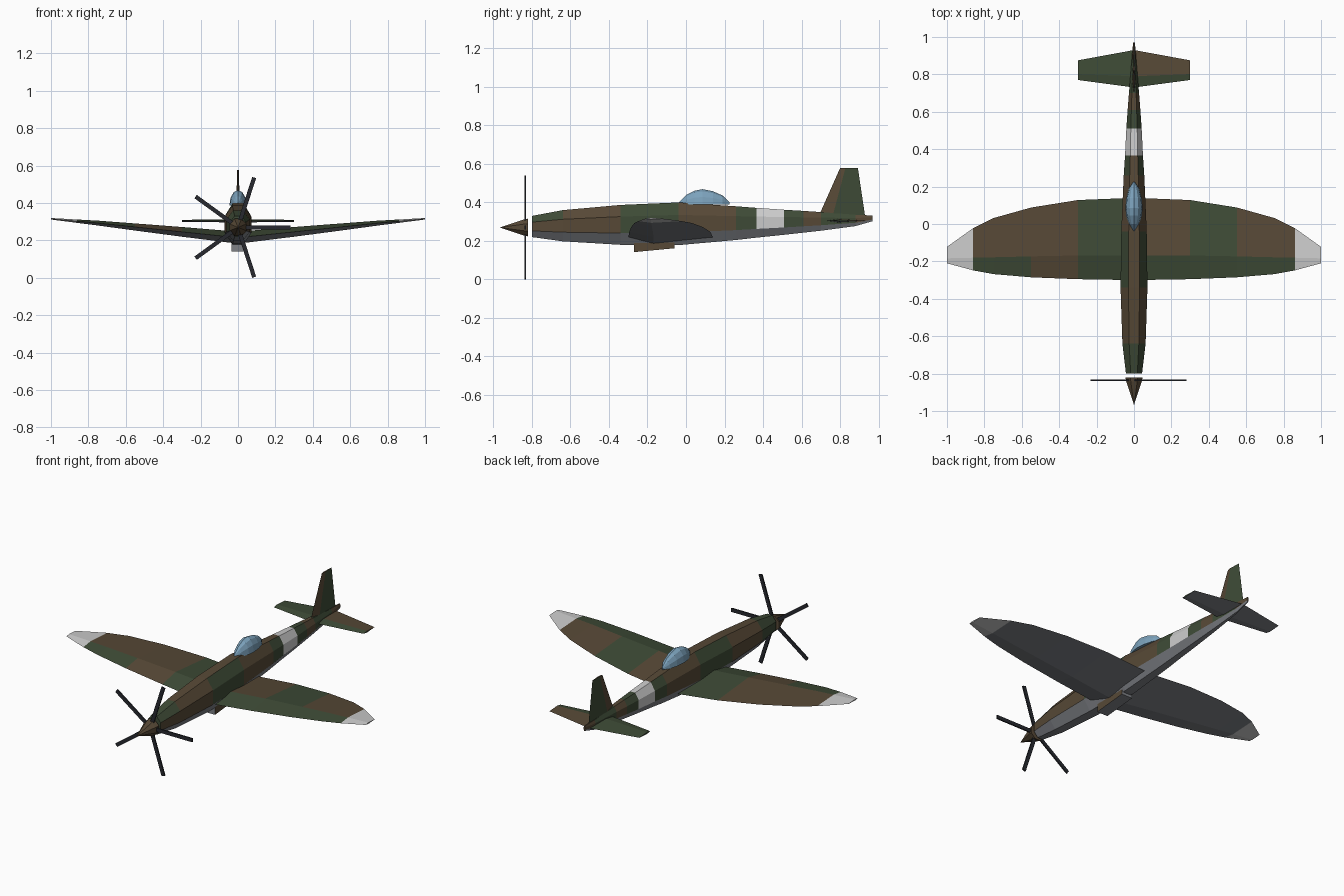
import bpy, bmesh, math
from mathutils import Matrix, Vector

if "Cube" in bpy.data.objects:
    bpy.data.objects.remove(bpy.data.objects["Cube"])

PALETTE = {
    "B": ("brown_camo", (0.095, 0.066, 0.037, 1)),
    "G": ("green_camo", (0.048, 0.070, 0.037, 1)),
    "U": ("underside_grey", (0.21, 0.22, 0.24, 1)),
    "W": ("white_band", (0.62, 0.62, 0.62, 1)),
    "C": ("canopy_glass", (0.20, 0.36, 0.50, 1)),
    "K": ("blade_black", (0.02, 0.022, 0.028, 1)),
}
MATS = {}
for key, (label, colour) in PALETTE.items():
    MATS[key] = bpy.data.materials.new(label)
    MATS[key].diffuse_color = colour


def finish(name, bm, letters):
    """Turn a bmesh into an object, one colour letter per face."""
    bmesh.ops.recalc_face_normals(bm, faces=bm.faces)
    mesh = bpy.data.meshes.new(name)
    used = sorted(set(letters))
    for k in used:
        mesh.materials.append(MATS[k])
    for f, k in zip(bm.faces, letters):
        f.material_index = used.index(k)
    bm.to_mesh(mesh)
    bm.free()
    obj = bpy.data.objects.new(name, mesh)
    bpy.context.collection.objects.link(obj)
    return obj


def loft(name, rings, colour):
    """Skin closed rings of points; colour(segment, side) gives the letter."""
    bm = bmesh.new()
    vs = [[bm.verts.new(p) for p in r] for r in rings]
    n = len(rings[0])
    letters = []
    for i in range(len(vs) - 1):
        for j in range(n):
            k = (j + 1) % n
            bm.faces.new((vs[i][j], vs[i][k], vs[i + 1][k], vs[i + 1][j]))
            letters.append(colour(i, j))
    for ring, seg in ((vs[0], 0), (vs[-1], len(vs) - 2)):
        bm.faces.new(ring)
        letters.append(colour(seg, 0))
    return finish(name, bm, letters)


def diamond(span, le, te, mid, t):
    """Aerofoil ring: leading edge, top ridge, trailing edge, bottom ridge."""
    ridge = le + 0.3 * (te - le)
    return [(span, le, mid), (span, ridge, mid + t), (span, te, mid), (span, ridge, mid - t)]


def mirrored(stations):
    return [(-s[0], *s[1:]) for s in reversed(stations) if s[0] > 0] + stations


# Fuselage: flat-topped octagon sections (y, half width, bottom, top)
sections = [(-0.80, 0.043, 0.22, 0.33), (-0.64, 0.062, 0.198, 0.36), (-0.34, 0.072, 0.18, 0.387),
            (-0.04, 0.068, 0.178, 0.40), (0.26, 0.055, 0.205, 0.38), (0.365, 0.048, 0.217, 0.372),
            (0.51, 0.041, 0.232, 0.362), (0.61, 0.034, 0.243, 0.356), (0.70, 0.027, 0.253, 0.35),
            (0.88, 0.012, 0.277, 0.336), (0.97, 0.005, 0.303, 0.332)]
camo = ["BGGGG", "BBBBB", "GGBGG", "BBBBB", "GGBGG", "WWWWW", "GGGGG", "BBBBB", "GGGGG", "BBBBB"]
rings = []
for y, w, lo, hi in sections:
    k = 1 / math.cos(math.pi / 8)
    angles = [math.radians(22.5 + 45 * j) for j in range(8)]
    rings.append([(w * k * math.cos(a), y, (lo + hi) / 2 + (hi - lo) / 2 * k * math.sin(a)) for a in angles])
loft("fuselage", rings, lambda i, j: camo[i][(j + 1) % 8] if (j + 1) % 8 < 5 else "U")

# Wing: elliptical outline with dihedral (x, leading, trailing, z, half thickness)
wing = mirrored([(0.0, -0.30, 0.14, 0.215, 0.032), (0.30, -0.295, 0.128, 0.246, 0.026),
                 (0.55, -0.285, 0.088, 0.272, 0.019), (0.75, -0.268, 0.032, 0.293, 0.013),
                 (0.86, -0.248, -0.022, 0.303, 0.009), (1.0, -0.21, -0.122, 0.316, 0.004)])
front, rear = "WGGBGGGGGW", "WBBBGBGBBW"


def wing_colour(i, j):
    if i in (0, 9):
        return "W"
    return (front[i], rear[i], "U", "U")[j]


loft("wing", [diamond(*s) for s in wing], wing_colour)

# Tailplane
tail = mirrored([(0.0, 0.73, 0.93, 0.305, 0.009), (0.30, 0.77, 0.875, 0.305, 0.005)])
loft("tailplane", [diamond(*s) for s in tail], lambda i, j: ("G", "GB"[i], "U", "U")[j])

# Fin: same aerofoil stood upright
fin = [(0.33, 0.69, 0.93, 0, 0.010), (0.578, 0.80, 0.893, 0, 0.005)]
loft("tail_fin", [[(x, y, s) for s, y, x in diamond(*f)] for f in fin], lambda i, j: "BGGB"[j])

# Canopy: half-dome sections (y, half width, height)
dome = [(-0.038, 0.004, 0.012), (0.0, 0.027, 0.050), (0.045, 0.042, 0.073), (0.085, 0.046, 0.081),
        (0.14, 0.041, 0.070), (0.19, 0.027, 0.048), (0.225, 0.004, 0.014)]
loft("canopy", [[(w * math.cos(a), y, 0.388 + h * math.sin(a))
                 for a in [math.pi * j / 6 for j in range(7)]] for y, w, h in dome],
     lambda i, j: "C")

# Belly radiator: wedge under the wing
loft("radiator", [[(-0.036, y, 0.21), (0.036, y, 0.21), (0.036, y, lo), (-0.036, y, lo)]
                  for y, lo in ((-0.27, 0.142), (-0.06, 0.162))],
     lambda i, j: "UBUB"[j])

# Spinner: eight-sided cone
HUB = Vector((0, -0.835, 0.27))
loft("spinner", [[(r * math.cos(a), y, HUB.z + r * math.sin(a))
                  for a in [math.radians(22.5 + 45 * j) for j in range(8)]]
                 for y, r in ((-0.82, 0.050), (-0.845, 0.044), (-0.965, 0.001))],
     lambda i, j: "B")

# Propeller: five thin blades round the hub
bm = bmesh.new()
for n in range(5):
    m = (Matrix.Translation(HUB) @ Matrix.Rotation(math.radians(72 * n), 4, "Y")
         @ Matrix.Translation((0.15, 0, 0)) @ Matrix.Diagonal((0.26, 0.008, 0.022, 1)))
    bmesh.ops.create_cube(bm, size=1, matrix=m)
finish("propeller", bm, "K" * len(bm.faces))

for m in bpy.data.materials:
    if m.users and not m.is_grease_pencil:
        m.use_nodes = True
        m.node_tree.nodes["Principled BSDF"].inputs["Base Color"].default_value = m.diffuse_color
